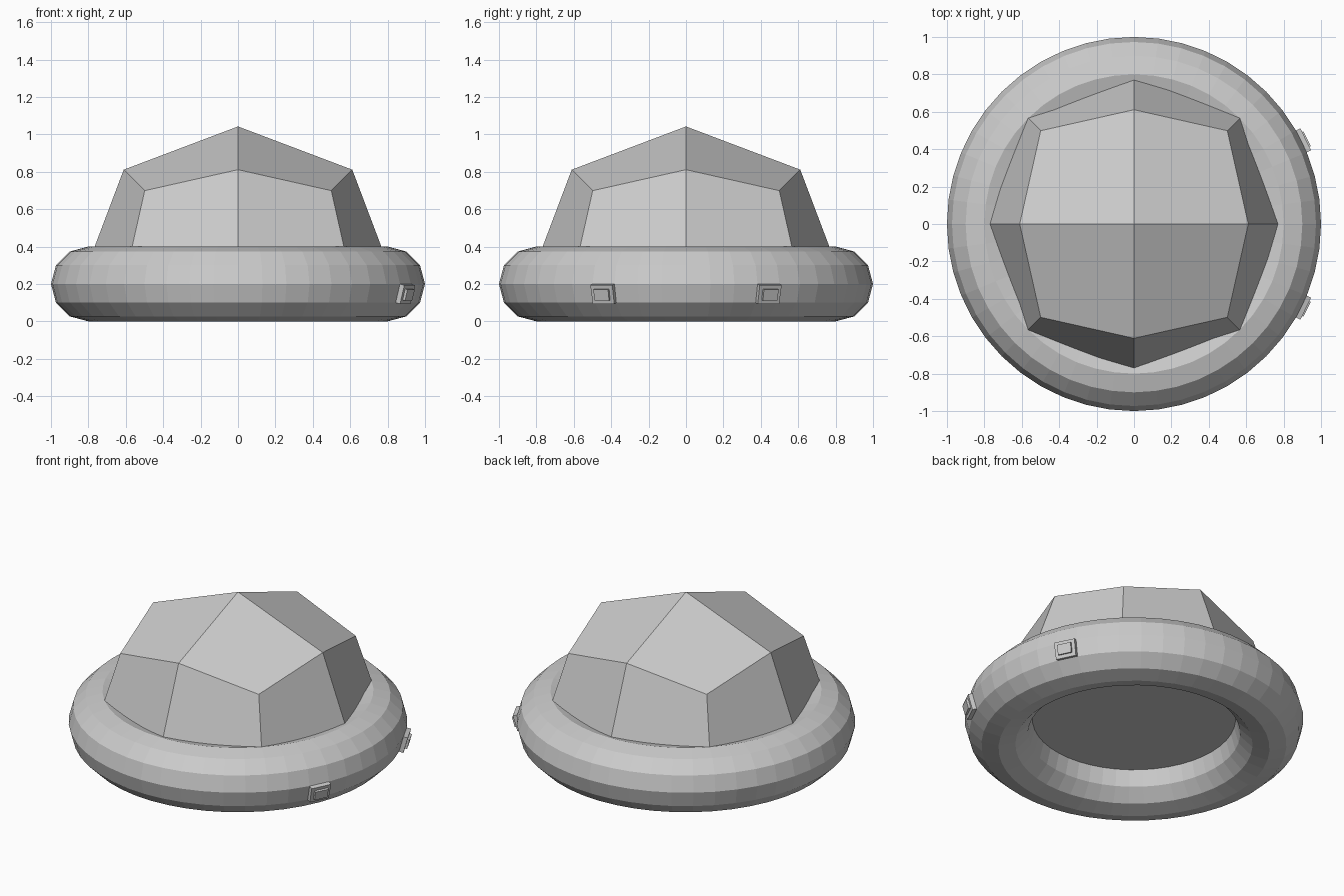
import bpy
import bmesh
import math

cube = bpy.data.objects.get("Cube")
if cube:
    bpy.data.objects.remove(cube, do_unlink=True)

RING_RADIUS = 0.8
TUBE_RADIUS = 0.2

grey = bpy.data.materials.new("plain grey")
grey.use_nodes = True
colour = (0.6, 0.6, 0.6, 1)
grey.diffuse_color = colour
grey.node_tree.nodes["Principled BSDF"].inputs["Base Color"].default_value = colour


def finish(bm, name):
    bmesh.ops.recalc_face_normals(bm, faces=bm.faces)
    mesh = bpy.data.meshes.new(name)
    bm.to_mesh(mesh)
    bm.free()
    mesh.materials.append(grey)
    obj = bpy.data.objects.new(name, mesh)
    obj.location.z = TUBE_RADIUS
    bpy.context.collection.objects.link(obj)
    return obj


def raise_face(bm, face, height):
    """Extrude one face along its normal and return the new outer face."""
    normal = face.normal.copy()
    result = bmesh.ops.extrude_face_region(bm, geom=[face])
    top = next(g for g in result["geom"] if isinstance(g, bmesh.types.BMFace))
    bmesh.ops.translate(bm, verts=top.verts, vec=normal * height)
    bmesh.ops.delete(bm, geom=[face], context='FACES_ONLY')
    top.normal_update()
    return top


# Base ring, with two stepped buttons raised from its left side
bpy.ops.mesh.primitive_torus_add(major_segments=48, minor_segments=12,
                                 major_radius=RING_RADIUS, minor_radius=TUBE_RADIUS)
template = bpy.context.object
bm = bmesh.new()
bm.from_mesh(template.data)
bpy.data.objects.remove(template, do_unlink=True)
bmesh.ops.recalc_face_normals(bm, faces=bm.faces)
for side in (-1, 1):
    angle = side * math.radians(26.25)
    spot = (0.987 * math.cos(angle), 0.987 * math.sin(angle), -0.05)
    face = min(bm.faces, key=lambda f: (f.calc_center_median().to_tuple()[0] - spot[0]) ** 2
               + (f.calc_center_median().y - spot[1]) ** 2
               + (f.calc_center_median().z - spot[2]) ** 2)
    plate = raise_face(bm, face, 0.027)
    bmesh.ops.inset_individual(bm, faces=[plate], thickness=0.03)
    raise_face(bm, plate, 0.014)
finish(bm, "base_ring")

# Faceted dome: upper half of a rounded, once-divided cube, closed underneath
bm = bmesh.new()
bmesh.ops.create_cube(bm, size=2)
bmesh.ops.subdivide_edges(bm, edges=bm.edges[:], cuts=1, use_grid_fill=True)
for v in bm.verts:
    on_axis = sum(abs(c) > 0.5 for c in v.co) == 1
    v.co = v.co.normalized() * (0.842 if on_axis else 0.864)
lower = [v for v in bm.verts if v.co.z < -0.1]
bmesh.ops.delete(bm, geom=lower, context='VERTS')
bmesh.ops.holes_fill(bm, edges=[e for e in bm.edges if e.is_boundary])
finish(bm, "faceted_dome")
